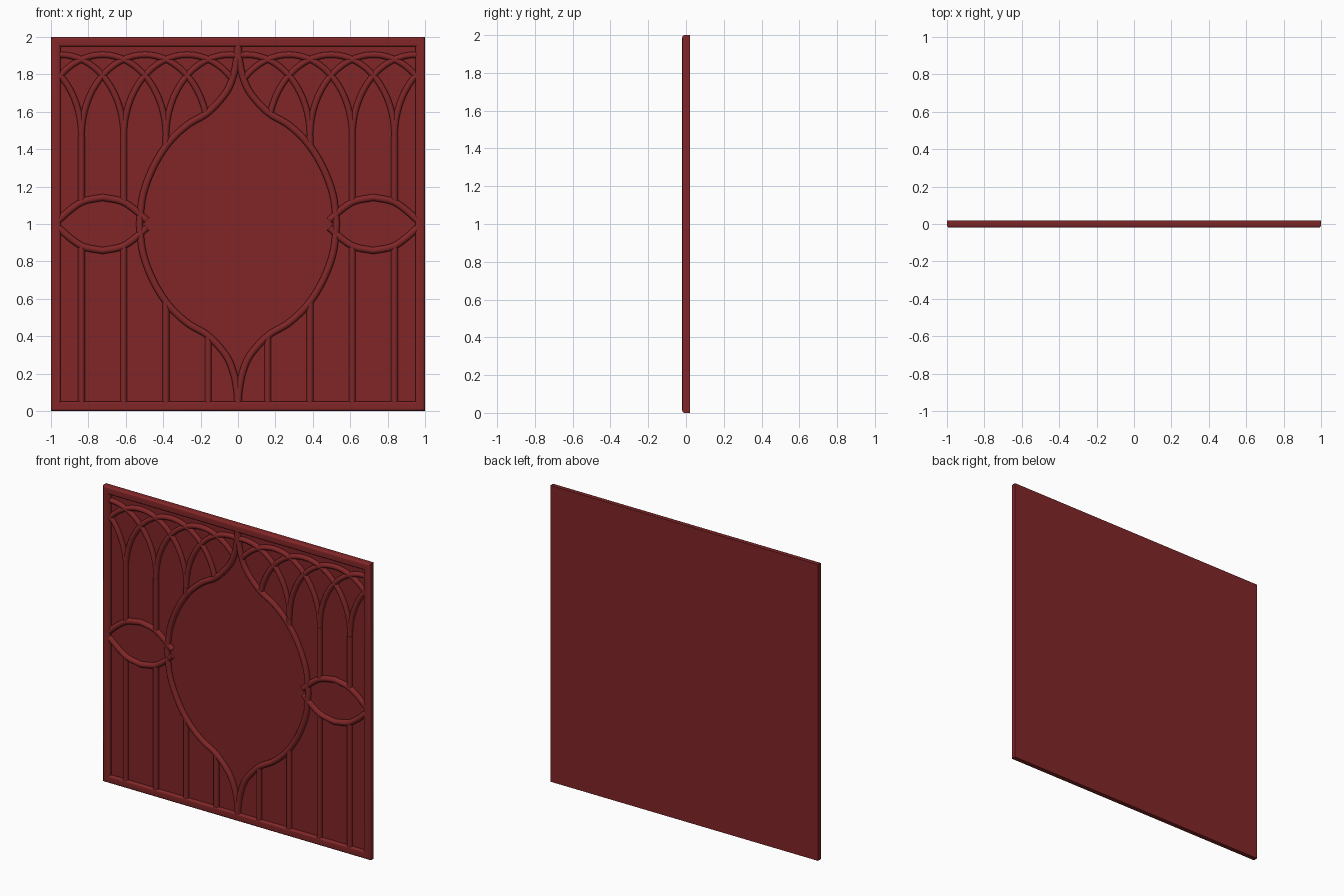
import bpy, bmesh, math
from mathutils import Vector

if "Cube" in bpy.data.objects:
    bpy.data.objects.remove(bpy.data.objects["Cube"], do_unlink=True)

RED = (0.22, 0.0194, 0.0205, 1.0)
mat = bpy.data.materials.new("dark red paint")
mat.use_nodes = True
mat.diffuse_color = RED
mat.node_tree.nodes["Principled BSDF"].inputs["Base Color"].default_value = RED

BAY = 0.226          # spacing of the upright bars
FIRST = 0.159        # first upright from the centre
SPRING = 1.47        # height where the arches start
LENS_X = 0.724


def finish(obj, angle=35):
    bpy.ops.object.select_all(action='DESELECT')
    obj.select_set(True)
    bpy.context.view_layer.objects.active = obj
    if obj.type == 'CURVE':
        bpy.ops.object.convert(target='MESH')
        obj = bpy.context.view_layer.objects.active
    bpy.ops.object.shade_smooth_by_angle(angle=math.radians(angle))


def mesh_object(name, bm):
    bmesh.ops.recalc_face_normals(bm, faces=bm.faces)
    me = bpy.data.meshes.new(name)
    bm.to_mesh(me)
    bm.free()
    me.materials.append(mat)
    obj = bpy.data.objects.new(name, me)
    bpy.context.collection.objects.link(obj)
    finish(obj)


def tubes(name, paths, radius):
    """Round mouldings along (x, z) paths, mirrored to both sides."""
    for side, sign in (("left", 1), ("right", -1)):
        cu = bpy.data.curves.new(side + "_" + name, 'CURVE')
        cu.dimensions = '3D'
        cu.bevel_depth = radius
        cu.bevel_resolution = 3
        cu.use_fill_caps = True
        for path in paths:
            sp = cu.splines.new('POLY')
            sp.points.add(len(path) - 1)
            for p, (x, z) in zip(sp.points, path):
                p.co = (sign * x, 0, z, 1)
        cu.materials.append(mat)
        obj = bpy.data.objects.new(side + "_" + name, cu)
        bpy.context.collection.objects.link(obj)
        finish(obj, 50)


def smooth_path(pts, steps=5):
    """Catmull-Rom curve through the points."""
    v = [Vector(p) for p in pts]
    v = [2 * v[0] - v[1]] + v + [2 * v[-1] - v[-2]]
    out = []
    for a, b, c, d in zip(v, v[1:], v[2:], v[3:]):
        for i in range(steps):
            t = i / steps
            out.append(0.5 * (2 * b + (c - a) * t + (2 * a - 5 * b + 4 * c - d) * t ** 2
                              + (3 * b - a - 3 * c + d) * t ** 3))
    return [tuple(p) for p in out + [v[-2]]]


# Centre ogee outline: upper quarter, then reflected below the middle
quarter = smooth_path([(0.0, 1.965), (0.007, 1.88), (0.026, 1.79), (0.066, 1.70), (0.16, 1.597),
                       (0.27, 1.53), (0.37, 1.435), (0.45, 1.31), (0.507, 1.16), (0.527, 1.0)])
ogee = quarter + [(x, 2 - z) for x, z in reversed(quarter[:-1])]

# Pointed oval on each side: upper half
half = smooth_path([(0.0, 0.142), (0.10, 0.122), (0.17, 0.078), (0.235, 0.02)])
lens_top = [(-x, z) for x, z in reversed(half[1:])] + half


def ogee_x(z):
    z = 1 + abs(z - 1)
    for (x1, z1), (x2, z2) in zip(quarter, quarter[1:]):
        if z2 <= z <= z1:
            return x1 + (x2 - x1) * (z1 - z) / (z1 - z2)
    return 0.0


def visible(p):
    x, z = p
    if x < 0 or x > 0.965 or x < ogee_x(z):
        return False
    d = abs(x - LENS_X)
    for (x1, z1), (x2, z2) in zip(half, half[1:]):
        if x1 <= d <= x2:
            return abs(z - 1) >= z1 + (z2 - z1) * (d - x1) / (x2 - x1)
    return True


def visible_runs(path):
    runs, run = [], []
    for p in path + [None]:
        if p is not None and visible(p):
            run.append(p)
        else:
            if len(run) > 1:
                runs.append(run)
            run = []
    return runs


# Frame: rounded front profile swept around the square as nested rings
profile = [(0.95, 0.02), (1.0, 0.02), (1.0, -0.006)]
for i in range(1, 6):
    a = math.pi / 2 * i / 5
    profile.append((1 - 0.014 * (1 - math.cos(a)), -0.006 - 0.014 * math.sin(a)))
for i in range(6):
    a = math.pi / 2 * i / 5
    profile.append((0.962 - 0.014 * math.sin(a), -0.006 - 0.014 * math.cos(a)))
bm = bmesh.new()
rings = [[bm.verts.new((sx * s, y, 1 + sz * s)) for sx, sz in ((-1, -1), (1, -1), (1, 1), (-1, 1))]
         for s, y in profile]
for r1, r2 in zip(rings, rings[1:] + rings[:1]):
    for i in range(4):
        j = (i + 1) % 4
        bm.faces.new((r1[i], r1[j], r2[j], r2[i]))
mesh_object("frame", bm)

# Recessed back panel
bm = bmesh.new()
bmesh.ops.create_cube(bm, size=1)
for v in bm.verts:
    v.co = (v.co.x * 1.9, 0.012 + v.co.y * 0.016, 1 + v.co.z * 1.9)
mesh_object("back_panel", bm)

# Mouldings
tubes("ogee_moulding", [ogee], 0.0195)
tubes("oval_moulding", [[(LENS_X + x, 1 + s * z) for x, z in lens_top] for s in (1, -1)], 0.0195)

# Upright bars, broken where the ogee and ovals cross them
bars = []
for k in range(4):
    line = [(FIRST + BAY * k, 0.03 + (SPRING - 0.03) * i / 200) for i in range(201)]
    bars += [[r[0], r[-1]] for r in visible_runs(line)]
tubes("upright_bars", bars, 0.0185)

# Interlaced arches, each spanning three bays
arches = []
for k in range(6):
    peak = FIRST + BAY * (k - 0.5)
    arc = []
    for i in range(97):
        a = math.pi * i / 96
        arc.append((peak - 1.5 * BAY * math.cos(a), SPRING + 0.435 * math.sin(a)))
    for r in visible_runs(arc):
        arches.append(r[:-1:3] + [r[-1]])
tubes("interlaced_arches", arches, 0.0175)
